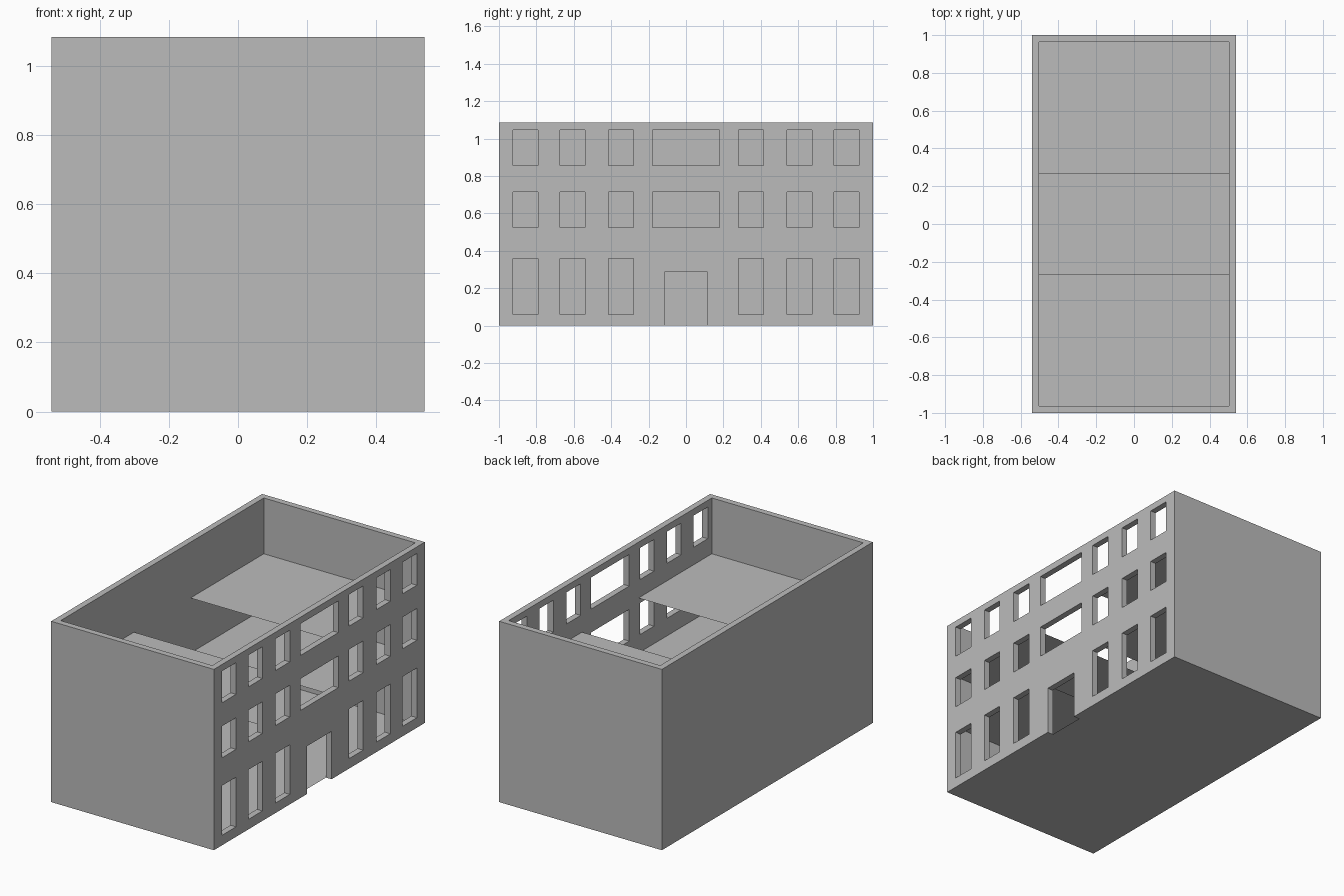
import bpy, bmesh

if "Cube" in bpy.data.objects:
    bpy.data.objects.remove(bpy.data.objects["Cube"])

X, Y, H, T = 0.54, 1.0, 1.085, 0.037   # half width, half length, height, wall thickness

grey = bpy.data.materials.new("plain_grey")
grey.diffuse_color = (0.5, 0.5, 0.5, 1)
grey.use_nodes = True
grey.node_tree.nodes["Principled BSDF"].inputs["Base Color"].default_value = grey.diffuse_color


def finish(name, bm):
    bmesh.ops.remove_doubles(bm, verts=bm.verts, dist=1e-5)
    me = bpy.data.meshes.new(name)
    bm.to_mesh(me)
    bm.free()
    me.materials.append(grey)
    ob = bpy.data.objects.new(name, me)
    bpy.context.collection.objects.link(ob)
    return ob


def slab(name, x0, x1, y0, y1, z):
    bm = bmesh.new()
    bm.faces.new([bm.verts.new(p) for p in
                  ((x0, y0, z), (x1, y0, z), (x1, y1, z), (x0, y1, z))])
    return finish(name, bm)


# Three plain walls: one U-shaped outline raised to full height
bm = bmesh.new()
outline = [(X - T, -Y), (X - T, -Y + T), (-X + T, -Y + T), (-X + T, Y - T),
           (X - T, Y - T), (X - T, Y), (-X, Y), (-X, -Y)]
base = bm.faces.new([bm.verts.new((x, y, 0)) for x, y in outline])
top = bmesh.ops.extrude_face_region(bm, geom=[base])
bmesh.ops.translate(bm, vec=(0, 0, H),
                    verts=[v for v in top["geom"] if isinstance(v, bmesh.types.BMVert)])
bmesh.ops.recalc_face_normals(bm, faces=bm.faces)
finish("plain_walls", bm)

# Openings of the window wall as (y0, y1, z0, z1)
rows = [(0.06, 0.358), (0.525, 0.715), (0.855, 1.045)]
holes = [(-0.115, 0.115, 0.0, 0.287)]
for i, (z0, z1) in enumerate(rows):
    for a, b in ((0.28, 0.415), (0.54, 0.673), (0.79, 0.925)):
        holes += [(a, b, z0, z1), (-b, -a, z0, z1)]
    if i:
        holes.append((-0.18, 0.18, z0, z1))

# Window wall: grid of cells without the openings, then thickened inwards
ys = sorted({-Y, Y} | {v for h in holes for v in h[:2]})
zs = sorted({0.0, H} | {v for h in holes for v in h[2:]})
bm = bmesh.new()
for y0, y1 in zip(ys, ys[1:]):
    for z0, z1 in zip(zs, zs[1:]):
        cy, cz = (y0 + y1) / 2, (z0 + z1) / 2
        if not any(a < cy < b and c < cz < d for a, b, c, d in holes):
            bm.faces.new([bm.verts.new((X, y, z)) for y, z in
                          ((y0, z0), (y1, z0), (y1, z1), (y0, z1))])
wall = finish("window_wall", bm)
mod = wall.modifiers.new("thickness", "SOLIDIFY")
mod.thickness = T
mod.offset = -1

# Ground floor and the two pairs of upper floors around an open hall
slab("ground_floor", -X + T, X - T, -Y + T, Y - T, 0.0)
for level, z in (("middle", 0.42), ("upper", 0.75)):
    slab(level + "_floor_front", -X + T, X - T, -Y + T, -0.268, z)
    slab(level + "_floor_back", -X + T, X - T, 0.268, Y - T, z)
